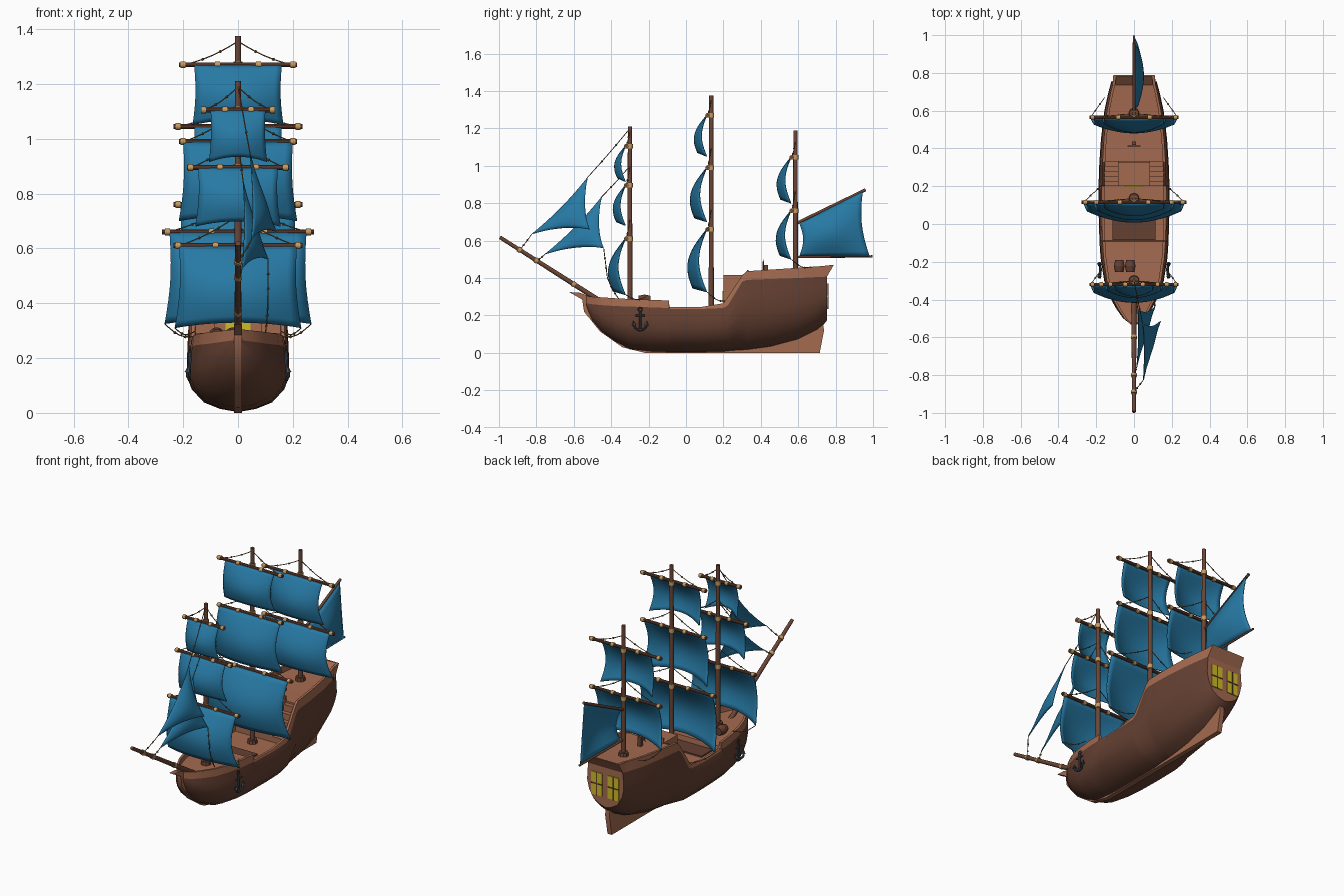
import bpy, bmesh, math
from mathutils import Vector as V, Matrix

if "Cube" in bpy.data.objects:
    bpy.data.objects.remove(bpy.data.objects["Cube"])

def mat(name, *rgb):
    m = bpy.data.materials.new(name)
    m.diffuse_color = (*rgb, 1)
    m.use_nodes = True
    m.node_tree.nodes["Principled BSDF"].inputs["Base Color"].default_value = m.diffuse_color
    return m

DARK = mat("dark hull wood", .13, .052, .032)
LIGHT = mat("light wood", .37, .145, .08)
SPAR = mat("spar wood", .15, .06, .035)
SAIL = mat("blue sailcloth", .02, .19, .37)
GLASS = mat("yellow glass", .62, .5, .02)
TAN = mat("tan binding", .56, .33, .12)
ROPE = mat("rope", .2, .105, .035)
IRON = mat("grey iron", .06, .075, .09)

def finish(bm, name, *mats, angle=35):
    bmesh.ops.recalc_face_normals(bm, faces=bm.faces)
    me = bpy.data.meshes.new(name)
    bm.to_mesh(me)
    bm.free()
    ob = bpy.data.objects.new(name, me)
    bpy.context.collection.objects.link(ob)
    for m in mats:
        me.materials.append(m)
    bpy.ops.object.select_all(action='DESELECT')
    ob.select_set(True)
    bpy.context.view_layer.objects.active = ob
    bpy.ops.object.shade_smooth_by_angle(angle=math.radians(angle))
    return ob

def rod(bm, p, q, r, r2=None, n=12):
    p, q = V(p), V(q)
    rot = (q - p).to_track_quat('Z', 'Y').to_matrix().to_4x4()
    bmesh.ops.create_cone(bm, cap_ends=True, segments=n, radius1=r, radius2=r if r2 is None else r2,
                          depth=(q - p).length, matrix=Matrix.Translation((p + q) / 2) @ rot)

def box(bm, x0, x1, y0, y1, z0, z1):
    c = ((x0 + x1) / 2, (y0 + y1) / 2, (z0 + z1) / 2)
    bmesh.ops.create_cube(bm, size=1, matrix=Matrix.Translation(c) @ Matrix.Diagonal((x1 - x0, y1 - y0, z1 - z0, 1)))

def rope(bm, p, q, sag=.012, knots=True, n=6):
    p, q = V(p), V(q)
    pts = [p.lerp(q, i / n) - V((0, 0, sag * math.sin(math.pi * i / n))) for i in range(n + 1)]
    for a, b in zip(pts, pts[1:]):
        rod(bm, a, b, .0022, n=6)
    if knots:
        for k in (2, 4):
            bmesh.ops.create_icosphere(bm, subdivisions=1, radius=.006, matrix=Matrix.Translation(pts[k]))

def cloth(name, f, nu=14, nv=12):
    bm = bmesh.new()
    g = [[bm.verts.new(f(i / nu, j / nv)) for i in range(nu + 1)] for j in range(nv + 1)]
    for j in range(nv):
        for i in range(nu):
            bm.faces.new((g[j][i], g[j][i + 1], g[j + 1][i + 1], g[j + 1][i]))
    bmesh.ops.remove_doubles(bm, verts=bm.verts, dist=1e-5)
    ob = finish(bm, name, SAIL, angle=60)
    s = ob.modifiers.new("thickness", 'SOLIDIFY')
    s.thickness, s.offset = .005, 0

# Hull lofted from stations: y, half width, keel z, colour line z, rail z, deck z
stations = [(-.535, .012, .25, .265, .305, .27), (-.5, .057, .17, .26, .3, .265), (-.45, .093, .11, .255, .297, .26),
            (-.38, .132, .06, .25, .292, .26), (-.3, .158, .018, .248, .288, .26), (-.18, .177, .005, .243, .283, .255),
            (-.092, .183, .003, .24, .28, .255), (-.088, .183, .003, .235, .245, .22), (.08, .188, .003, .235, .245, .22),
            (.2, .188, .005, .24, .265, .22), (.225, .187, .008, .255, .3, .22), (.3, .185, .012, .38, .415, .22),
            (.325, .183, .014, .39, .437, .22), (.329, .183, .014, .39, .437, .415), (.45, .175, .03, .395, .445, .415),
            (.6, .157, .07, .4, .455, .42), (.7, .135, .12, .405, .462, .425), (.735, .125, .15, .407, .465, .428),
            (.755, .12, .175, .41, .47, .47)]
section = [(0, 0), (.35, .05), (.66, .15), (.9, .36), (1, .58), (.98, .8), (.94, 1)]
bm = bmesh.new()
rings = []
for y, w, k, d, s, deck in stations:
    half = [(w * a, y, k + (d - k) * b) for a, b in section]
    ty = .79 if y == .755 else y
    inner = max(w * .91 - .014, .002)
    half += [(w * .91, ty, s), (inner, ty - (.01 if y == .755 else 0), s), (inner, ty - (.01 if y == .755 else 0), deck)]
    pts = half + [(-x, a, z) for x, a, z in half[:0:-1]]
    rings.append([bm.verts.new(p) for p in pts])
n = len(rings[0])
for a, b in zip(rings, rings[1:]):
    for i in range(n):
        f = bm.faces.new((a[i], a[(i + 1) % n], b[(i + 1) % n], b[i]))
        f.material_index = 0 if i < 6 or i >= n - 6 else 1
for r in (rings[0], rings[-1]):     # bow cap, transom and stern counter
    low = r[:7] + r[-6:]
    bm.faces.new(low).material_index = 1
    bm.faces.new((r[6], r[7], r[-7], r[-6])).material_index = 1
    bm.faces.new((r[7], r[8], r[-8], r[-7])).material_index = 1
bmesh.ops.remove_doubles(bm, verts=bm.verts, dist=1e-5)
finish(bm, "hull", DARK, LIGHT, angle=30)

# Stem, keel and rudder as one extruded side profile
prof = [(-.625, .325), (-.555, .285), (-.545, .22), (-.46, .115), (-.34, .03), (-.22, 0), (.715, 0), (.738, .12),
        (.73, .17), (.6, .09), (.3, .025), (-.2, .02), (-.3, .04), (-.43, .13), (-.49, .2), (-.51, .3), (-.57, .322)]
bm = bmesh.new()
f = bm.faces.new([bm.verts.new((-.014, y, z)) for y, z in prof])
ext = bmesh.ops.extrude_face_region(bm, geom=[f])
bmesh.ops.translate(bm, vec=(.028, 0, 0), verts=[v for v in ext["geom"] if isinstance(v, bmesh.types.BMVert)])
finish(bm, "keel_and_rudder", LIGHT)

# Cabin, stairs and quarterdeck rail
bm = bmesh.new()
box(bm, -.085, .085, .2, .335, .215, .416)
for s in (-1, 1):
    for i in range(5):
        x = sorted((s * .085, s * .155))
        box(bm, *x, .2 + i * .026, .33, .215 + i * .038, .215 + (i + 1) * .038)
box(bm, -.085, .085, .325, .333, .436, .444)
for x in (-.08, -.04, 0, .04, .08):
    box(bm, x - .004, x + .004, .325, .333, .41, .44)
finish(bm, "cabin_and_stairs", LIGHT)

# Windows: cabin front and stern pair, with wooden bars
glass, bars = bmesh.new(), bmesh.new()
box(glass, -.045, .045, .196, .201, .27, .33)
for s in (-1, 1):
    x0, x1 = sorted((s * .018, s * .09))
    box(glass, x0, x1, .752, .76, .235, .37)
    box(bars, s * .054 - .003, s * .054 + .003, .754, .763, .235, .37)
    box(bars, x0, x1, .754, .763, .3, .306)
finish(glass, "window_glass", GLASS)
finish(bars, "window_bars", DARK)

# Deck hatch, lying barrels and steering wheel
bm = bmesh.new()
box(bm, -.115, .115, -.085, .02, .21, .228)
for x in (-.078, -.02):
    rod(bm, (x, -.255, .283), (x, -.2225, .283), .022, .029, 14)
    rod(bm, (x, -.2225, .283), (x, -.19, .283), .029, .022, 14)
finish(bm, "hatch_and_barrels", DARK)
bm = bmesh.new()
box(bm, -.01, .01, .418, .438, .41, .47)
for k in range(8):
    a, b = k * math.pi / 4, (k + 1) * math.pi / 4
    P = lambda t, r: (r * math.cos(t), .413, .465 + r * math.sin(t))
    rod(bm, P(a, .022), P(b, .022), .004, n=6)
    rod(bm, P(a, 0), P(a, .034), .0025, n=6)
finish(bm, "steering_wheel", SPAR)

# Masts, yards and square sails: y, base, top, [(yard z, yard half, sail foot z, head half, foot half)]
masts = {"fore": (-.3, .25, 1.21, [(1.105, .135, .915, .1, .105), (.895, .186, .68, .145, .155), (.61, .236, .31, .215, .23)]),
         "main": (.135, .21, 1.375, [(1.27, .215, 1.05, .16, .165), (.99, .215, .7, .2, .215), (.66, .277, .325, .25, .267)]),
         "mizzen": (.585, .41, 1.19, [(1.045, .236, .8, .16, .17), (.76, .236, .5, .21, .23)])}
rig, bind = bmesh.new(), bmesh.new()

def square_sail(y0, zt, zb, wt, wb):
    H = zt - zb
    def f(a, t):
        u = 2 * a - 1
        x = u * (wt + (wb - wt) * t) * (1 - .05 * math.sin(math.pi * t))
        y = y0 - .13 * H * math.sin(math.pi * t) - .22 * H * (1 - u * u) * math.sin(math.pi / 2 * t)
        return x, y, zt - H * t + .02 * (1 - u * u) * t
    return f

for name, (y, z0, z1, yards) in masts.items():
    bm = bmesh.new()
    rod(bm, (0, y, z0), (0, y, z1), .014, .011, 14)
    rod(bm, (0, y, z0), (0, y, z0 + .03), .03, .026, 10)
    yy = y - .02
    for i, (z, hw, zb, wt, wb) in enumerate(yards):
        rod(bm, (-hw, yy, z), (hw, yy, z), .009, n=10)
        rod(bind, (0, y, z - .012), (0, y, z + .012), .016)
        for s in (-1, 1):
            for k in (.93, .35):
                rod(bind, (s * k * hw - .009, yy, z), (s * k * hw + .009, yy, z), .0125)
            rope(rig, (s * hw * .9, yy, z), (0, y, z + (.085 if i == 0 else .11)), .01)
        cloth(f"{name}_square_sail_{i + 1}", square_sail(yy - .004, z, zb, wt, wb))
    for s in (-1, 1):       # sheets from the lowest sail to the rail
        rope(rig, (s * wb, yy, zb), (s * .155, y + .085, max(.28, z0 + .05)), .02)
    finish(bm, f"{name}_mast_and_yards", SPAR)

# Bowsprit, gaff and boom
bm = bmesh.new()
rod(bm, (0, -.4, .24), (0, -.995, .618), .014, .01)
rod(bm, (0, .585, .69), (0, .96, .872), .008)
rod(bm, (0, .585, .512), (0, .998, .516), .006)
finish(bm, "bowsprit_gaff_and_boom", SPAR)
for y in (-.89, -.8, -.6):
    z = .24 - (y + .4) * .635
    rod(bind, (0, y + .007, z - .0045), (0, y - .007, z + .0045), .015)

# Spanker sail behind the mizzen mast
def spanker(u, v):
    lo = V((.0, .607 + .375 * u, .52 - .005 * u))
    hi = V((.0, .607 + .338 * u, .69 + .172 * u))
    p = lo.lerp(hi, v)
    p.x = .045 * math.sin(math.pi * v) * (.35 + .65 * math.sin(math.pi * u)) + .005
    p.y += .02 * math.sin(math.pi * v) * (1 - 2.2 * u)
    return p
cloth("spanker_sail", spanker)

# Two jibs: curved triangles with hollow edges
def jib(A, B, C):
    A, B, C = V(A), V(B), V(C)
    G = (A + B + C) / 3
    mid = lambda p, q: ((p + q) / 2).lerp(G, .4)
    def f(u, v):
        a, b, c = 1 - v, v * (1 - u), v * u
        p = A * a * a + B * b * b + C * c * c + 2 * (mid(A, B) * a * b + mid(B, C) * b * c + mid(C, A) * c * a)
        return p + V((.6 * a * b * c, 0, 0))
    return f
J1 = ((.045, -.525, .94), (.05, -.825, .635), (.14, -.515, .66))
J2 = ((.02, -.45, .835), (.015, -.755, .527), (.11, -.44, .56))
for i, (J, head, tack) in enumerate(((J1, 1.2, -.89), (J2, 1.0, -.8))):
    cloth(f"jib_sail_{i + 1}", jib(*J))
    rope(rig, J[0], (0, -.3, head), .004)
    rope(rig, J[1], (0, tack, .24 - (tack + .4) * .635), .004)
rope(rig, J2[2], (.11, -.42, .4), .0)
rope(rig, (.11, -.42, .4), (.1, -.36, .29), .01)
finish(rig, "rigging_ropes", ROPE)
finish(bind, "spar_bindings", TAN)

# Anchors hanging on both bows
bm = bmesh.new()
for s in (-1, 1):
    P = lambda dy, z: (s * (.178 + .1 * (.2 - z) * (z > .13)), -.245 + dy, z)
    rod(bm, P(0, .125), P(0, .225), .006, n=8)
    rod(bm, P(-.025, .2), P(.025, .2), .005, n=8)
    arc = [P(.036 * math.sin(t), .157 - .036 * math.cos(t)) for t in (-1.5, -.9, -.45, 0, .45, .9, 1.5)]
    for a, b in zip(arc, arc[1:]):
        rod(bm, a, b, .006, n=8)
    for e in (-1, 1):
        rod(bm, P(e * .033, .148), P(e * .036, .172), .012, .001, n=6)
    ring = [P(.011 * math.cos(k * math.pi / 4), .232 + .011 * math.sin(k * math.pi / 4)) for k in range(9)]
    for a, b in zip(ring, ring[1:]):
        rod(bm, a, b, .003, n=6)
finish(bm, "anchors", IRON)
